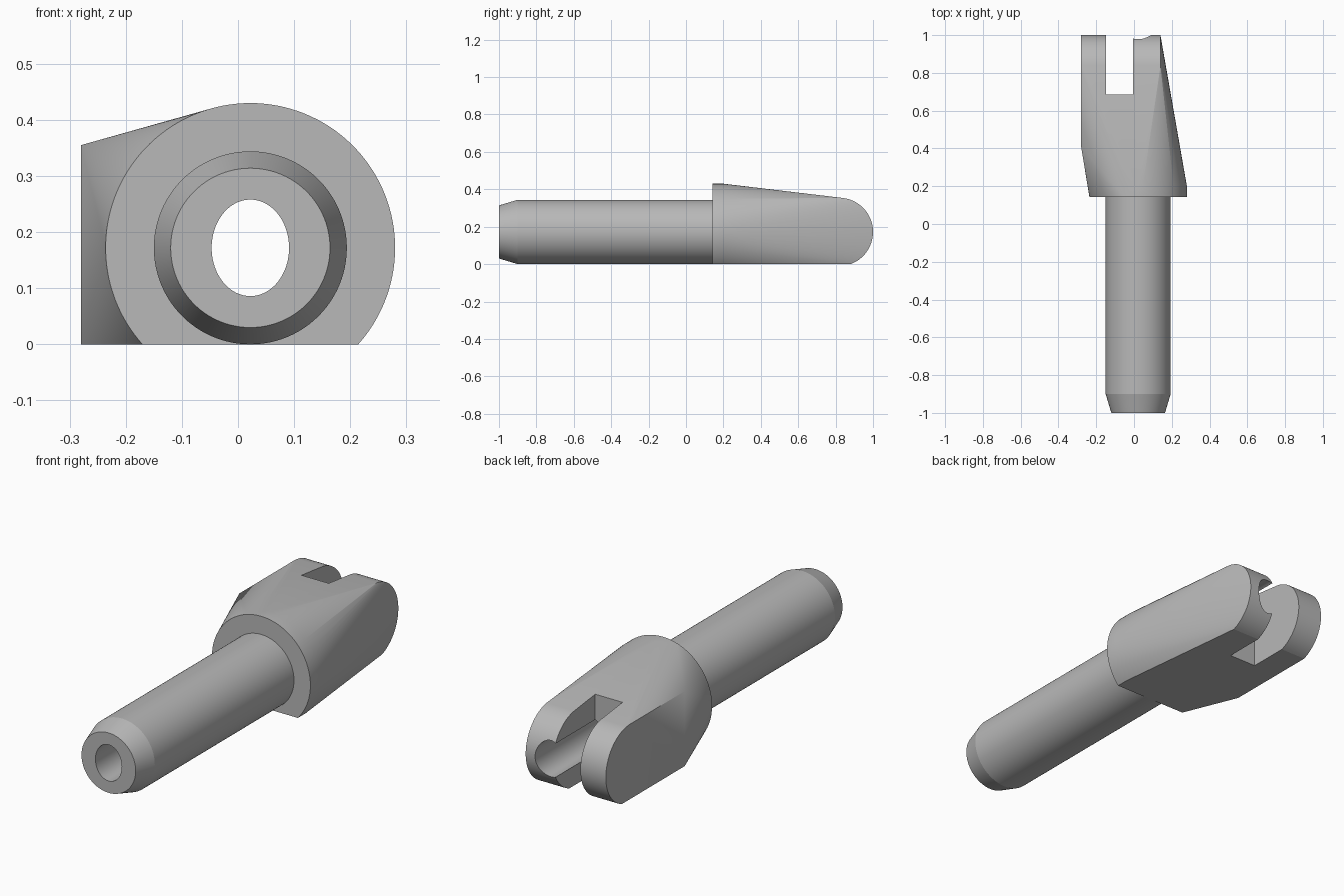
import bpy, bmesh
from math import sin, cos, pi, asin, radians
from mathutils import Vector

if "Cube" in bpy.data.objects:
    bpy.data.objects.remove(bpy.data.objects["Cube"])

CX, CZ = 0.022, 0.172          # axis of the shaft
COLLAR_R, EYE_R = 0.258, 0.183
EYE_Y = 0.817
SEG = 96

steel = bpy.data.materials.new("grey_steel")
steel.use_nodes = True
steel.diffuse_color = (0.48, 0.48, 0.48, 1)
steel.node_tree.nodes["Principled BSDF"].inputs["Base Color"].default_value = (0.48, 0.48, 0.48, 1)


def finish(name, bm):
    bmesh.ops.recalc_face_normals(bm, faces=bm.faces)
    mesh = bpy.data.meshes.new(name)
    bm.to_mesh(mesh)
    bm.free()
    obj = bpy.data.objects.new(name, mesh)
    mesh.materials.append(steel)
    bpy.context.collection.objects.link(obj)
    return obj


def lathe(name, rings):
    """Closed solid along y from (y, x radius, z radius) rings."""
    bm = bmesh.new()
    loops = []
    for y, rx, rz in rings:
        loops.append([bm.verts.new((CX + rx * cos(2 * pi * i / SEG), y, CZ + rz * sin(2 * pi * i / SEG)))
                      for i in range(SEG)])
    for a, b in zip(loops, loops[1:]):
        for i in range(SEG):
            j = (i + 1) % SEG
            bm.faces.new((a[i], a[j], b[j], b[i]))
    bm.faces.new(loops[0])
    bm.faces.new(loops[-1])
    return finish(name, bm)


def box(name, lo, hi):
    bm = bmesh.new()
    bmesh.ops.create_cube(bm, size=1)
    lo, hi = Vector(lo), Vector(hi)
    for v in bm.verts:
        v.co = (lo + hi) / 2 + v.co * (hi - lo)
    return finish(name, bm)


def boolean(target, tool, operation):
    mod = target.modifiers.new(operation.lower(), 'BOOLEAN')
    mod.object, mod.operation, mod.solver = tool, operation, 'EXACT'
    bpy.context.view_layer.objects.active = target
    bpy.ops.object.modifier_apply(modifier=mod.name)
    bpy.data.objects.remove(tool)


# Fork head: hull over a flat-bottomed collar and two rounded cheeks
points = []
flat = asin(CZ / COLLAR_R)
for y in (0.142, 0.2):
    for i in range(SEG + 1):
        a = -flat + (pi + 2 * flat) * i / SEG
        points.append((CX + COLLAR_R * cos(a), y, CZ + COLLAR_R * sin(a)))
low = asin(CZ / EYE_R)
for x in (-0.28, 0.14):
    for i in range(41):
        a = -low + (pi / 2 + low) * i / 40
        points.append((x, EYE_Y + EYE_R * cos(a), CZ + EYE_R * sin(a)))
points += [(-0.28, 0.41, 0), (-0.28, 0.41, CZ + EYE_R)]

bm = bmesh.new()
for p in points:
    bm.verts.new(p)
hull = bmesh.ops.convex_hull(bm, input=bm.verts[:])
loose = {g for g in hull["geom_interior"] + hull["geom_unused"] if isinstance(g, bmesh.types.BMVert)}
bmesh.ops.delete(bm, geom=list(loose), context='VERTS')
bmesh.ops.dissolve_limit(bm, angle_limit=radians(0.1), verts=bm.verts, edges=bm.edges)
body = finish("fork_rod", bm)

# Shaft with tapered tip, then the fork slot and the oval bore
shaft = lathe("shaft", [(-1, 0.142, 0.142), (-0.9, 0.172, 0.172), (0.18, 0.172, 0.172)])
boolean(body, shaft, 'UNION')
boolean(body, box("slot_cutter", (-0.147, 0.685, -0.2), (-0.004, 1.2, 0.6)), 'DIFFERENCE')
boolean(body, lathe("bore_cutter", [(-1.2, 0.069, 0.086), (1.2, 0.069, 0.086)]), 'DIFFERENCE')

# Smooth shading with sharp edges kept
bpy.ops.object.select_all(action='DESELECT')
body.select_set(True)
bpy.context.view_layer.objects.active = body
bpy.ops.object.shade_smooth_by_angle(angle=radians(15))
